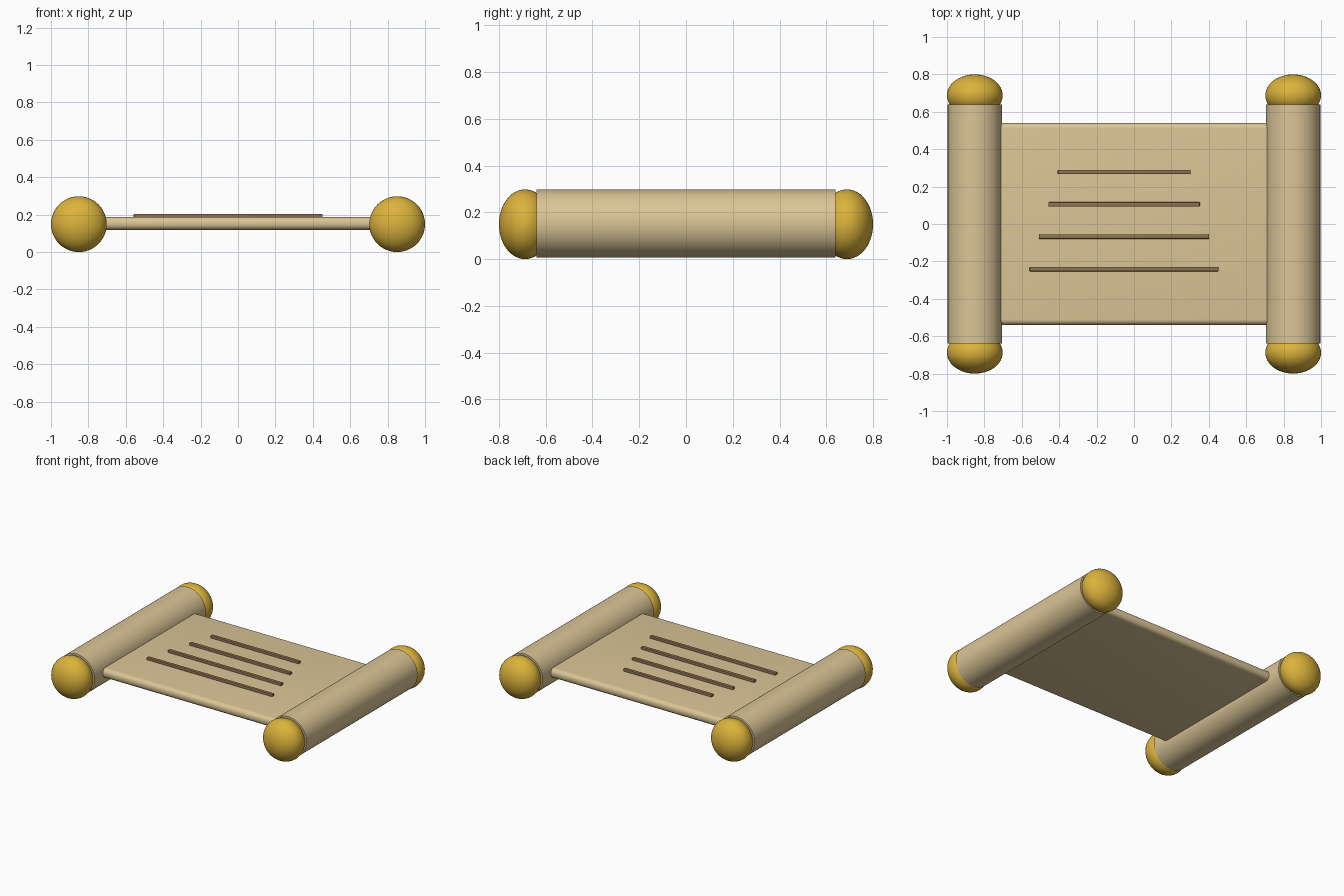
import bpy
import math

cube = bpy.data.objects.get("Cube")
if cube:
    bpy.data.objects.remove(cube, do_unlink=True)


def make_material(name, srgb):
    color = [(c / 255) ** 2.2 for c in srgb] + [1]
    mat = bpy.data.materials.new(name)
    mat.use_nodes = True
    mat.diffuse_color = color
    bsdf = next(n for n in mat.node_tree.nodes if n.type == 'BSDF_PRINCIPLED')
    bsdf.inputs["Base Color"].default_value = color
    return mat


parchment = make_material("parchment", (218, 196, 149))
gold = make_material("gold", (218, 177, 62))
brown = make_material("ink_brown", (142, 114, 82))


def finish(name, mat):
    obj = bpy.context.object
    obj.name = name
    obj.data.materials.append(mat)
    bpy.ops.object.transform_apply(location=False, rotation=True, scale=True)
    return obj


def rounded_box(name, mat, center, size, radius, segments):
    bpy.ops.mesh.primitive_cube_add(size=1, location=center)
    bpy.context.object.scale = size
    obj = finish(name, mat)
    bevel = obj.modifiers.new("Rounded edges", 'BEVEL')
    bevel.width = radius
    bevel.segments = segments
    bpy.ops.object.modifier_apply(modifier=bevel.name)
    bpy.ops.object.shade_smooth_by_angle(angle=math.radians(35))
    return obj


AXIS_X, AXIS_Z = 0.851, 0.149

# Unrolled sheet between the rollers
rounded_box("sheet", parchment, (0, 0, 0.153), (1.7, 1.08, 0.068), 0.03, 6)

# Rollers with a flattened knob at each end
for side, sx in (("left", 1), ("right", -1)):
    bpy.ops.mesh.primitive_cylinder_add(
        vertices=64, radius=0.145, depth=1.276,
        location=(sx * AXIS_X, 0, AXIS_Z + 0.003), rotation=(math.pi / 2, 0, 0))
    finish(side + "_roller", parchment)
    bpy.ops.object.shade_smooth_by_angle(angle=math.radians(35))
    for end, sy in (("front", -1), ("back", 1)):
        bpy.ops.mesh.primitive_uv_sphere_add(
            segments=48, ring_count=24, radius=0.149,
            location=(sx * AXIS_X, sy * 0.688, AXIS_Z), rotation=(math.pi / 2, 0, 0))
        bpy.context.object.scale = (1, 1, 0.75)
        finish(side + "_" + end + "_knob", gold)
        bpy.ops.object.shade_smooth()

# Raised writing strokes, each longer than the one behind it
for i in range(4):
    length = 0.71 + 0.1 * i
    rounded_box("writing_line_%d" % (i + 1), brown,
                (-0.053, 0.278 - 0.173 * i, 0.192), (length, 0.024, 0.025), 0.004, 2)
